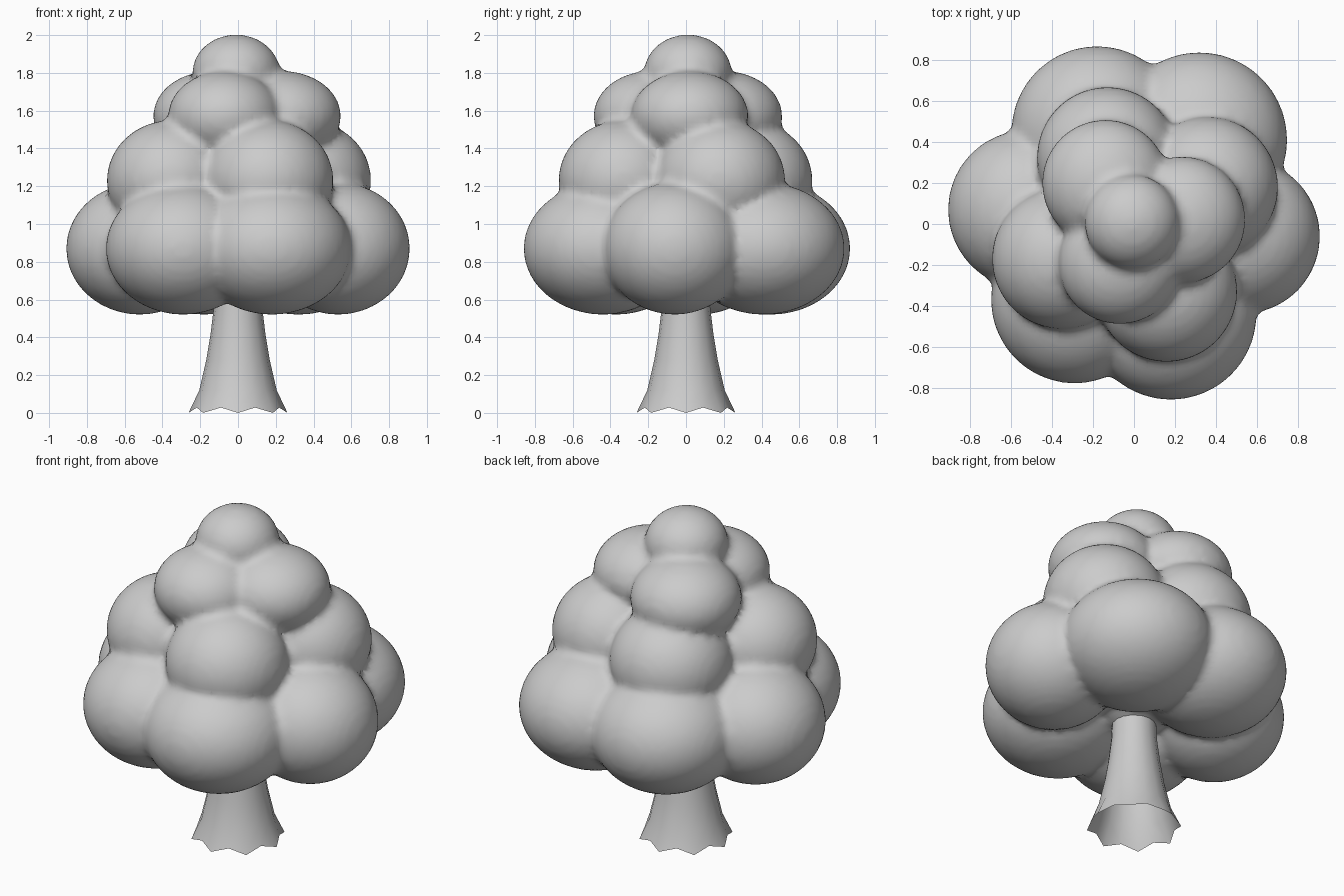
import bpy, bmesh
from math import sin, cos, pi
from mathutils import Matrix

if "Cube" in bpy.data.objects:
    bpy.data.objects.remove(bpy.data.objects["Cube"])


def new_object(name, bm):
    mesh = bpy.data.meshes.new(name)
    bm.to_mesh(mesh)
    bm.free()
    mesh.shade_smooth()
    obj = bpy.data.objects.new(name, mesh)
    bpy.context.collection.objects.link(obj)
    return obj


# Foliage tiers: (height, vertical radius, [(x, y, horizontal radius), ...])
tiers = [
    (0.87, 0.35, [(-0.52, 0.07, 0.39), (-0.18, 0.45, 0.42), (0.32, 0.41, 0.43),
                  (0.53, -0.06, 0.38), (0.18, -0.44, 0.42), (-0.29, -0.37, 0.41)]),
    (1.23, 0.32, [(-0.35, -0.17, 0.345), (0.16, -0.33, 0.345),
                  (0.36, 0.18, 0.345), (-0.13, 0.325, 0.345)]),
    (1.57, 0.24, [(-0.14, 0.20, 0.31), (0.235, 0.02, 0.31), (-0.07, -0.19, 0.30)]),
    (1.80, 0.203, [(-0.01, 0.01, 0.232)]),
    (1.10, 0.48, [(0, 0, 0.34)]),      # hidden core filling the middle
]
bm = bmesh.new()
for z, rz, puffs in tiers:
    for x, y, r in puffs:
        place = Matrix.Translation((x, y, z)) @ Matrix.Diagonal((r, r, rz, 1))
        bmesh.ops.create_icosphere(bm, subdivisions=4, radius=1, matrix=place)
foliage = new_object("foliage", bm)

# Fuse the puffs into one skin with softened creases
remesh = foliage.modifiers.new("fuse", 'REMESH')
remesh.mode = 'VOXEL'
remesh.voxel_size = 0.025
remesh.use_smooth_shade = True
soften = foliage.modifiers.new("soften", 'SMOOTH')
soften.factor = 0.5
soften.iterations = 3

# Trunk: flared open tube with eight root points at the bottom rim
sides = 16
profile = [(0.262, 0.0), (0.205, 0.12), (0.168, 0.28), (0.145, 0.42),
           (0.128, 0.56), (0.12, 0.72)]
bm = bmesh.new()
rings = []
for level, (r, z) in enumerate(profile):
    ring = []
    for i in range(sides):
        a = 2 * pi * i / sides
        notch = level == 0 and i % 2
        rr, zz = (r * 0.9, z + 0.028) if notch else (r, z)
        ring.append(bm.verts.new((rr * cos(a), rr * sin(a), zz)))
    rings.append(ring)
for low, high in zip(rings, rings[1:]):
    for i in range(sides):
        j = (i + 1) % sides
        bm.faces.new((low[i], low[j], high[j], high[i]))
new_object("trunk", bm)
